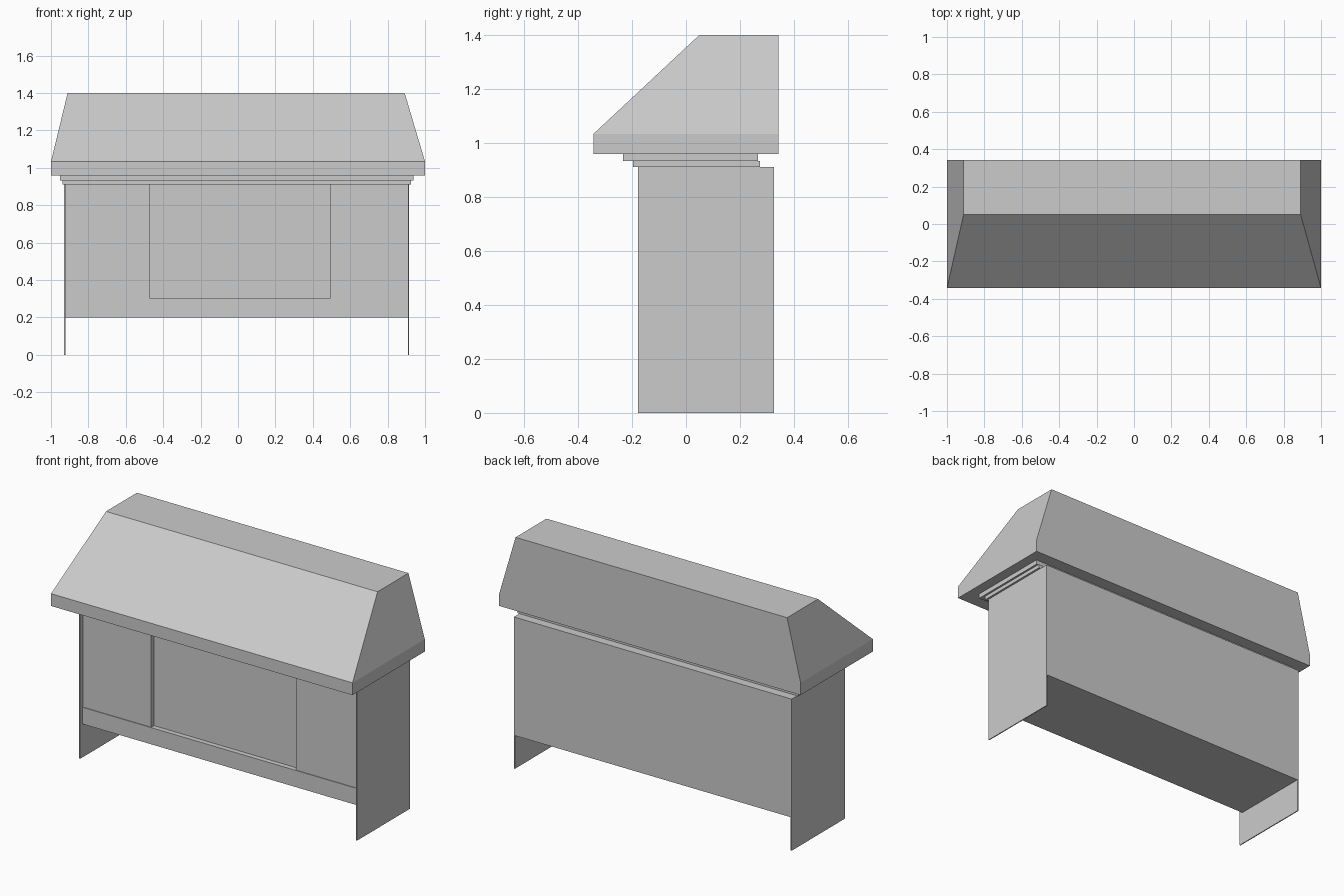
import bpy
import bmesh

if "Cube" in bpy.data.objects:
    bpy.data.objects.remove(bpy.data.objects["Cube"])


def frustum(name, x, y, z, top_x=None, top_y=None):
    """Box from ranges, optionally with a different rectangle at the top."""
    bm = bmesh.new()
    bmesh.ops.create_cube(bm, size=2)
    for v in bm.verts:
        upper = v.co.z > 0
        xr = top_x if upper and top_x else x
        yr = top_y if upper and top_y else y
        v.co = (xr[v.co.x > 0], yr[v.co.y > 0], z[upper])
    mesh = bpy.data.meshes.new(name)
    bm.to_mesh(mesh)
    bm.free()
    obj = bpy.data.objects.new(name, mesh)
    bpy.context.collection.objects.link(obj)
    return obj


LEFT, RIGHT = -0.923, 0.908      # inner faces of the side panels
BACK, TOP = 0.326, 0.91

# Thin side panels reaching the floor
for name, x in (("left_side_panel", (-0.929, LEFT)),
                ("right_side_panel", (RIGHT, 0.914))):
    frustum(name, x, (-0.178, BACK), (0, TOP))

# Cabinet body, with its front as the recessed centre
frustum("cabinet_body", (LEFT, RIGHT), (-0.125, BACK), (0.2, TOP))

# Raised bottom rail and front panels around the recess
frustum("bottom_rail", (LEFT, RIGHT), (-0.155, -0.125), (0.2, 0.3))
for name, x in (("left_front_panel", (LEFT, -0.47)),
                ("right_front_panel", (0.492, RIGHT))):
    frustum(name, x, (-0.151, -0.125), (0.3, TOP))

# Stepped mouldings below the roof
frustum("lower_moulding", (-0.938, 0.926), (-0.196, 0.274), (TOP, 0.932))
frustum("upper_moulding", (-0.952, 0.938), (-0.233, 0.267), (0.932, 0.959))

# Roof slab and sloped canopy with an upright back
frustum("roof_slab", (-1, 1), (-0.343, 0.342), (0.959, 1.033))
frustum("roof_canopy", (-1, 1), (-0.343, 0.342), (1.033, 1.4),
        (-0.911, 0.891), (0.05, 0.343))
